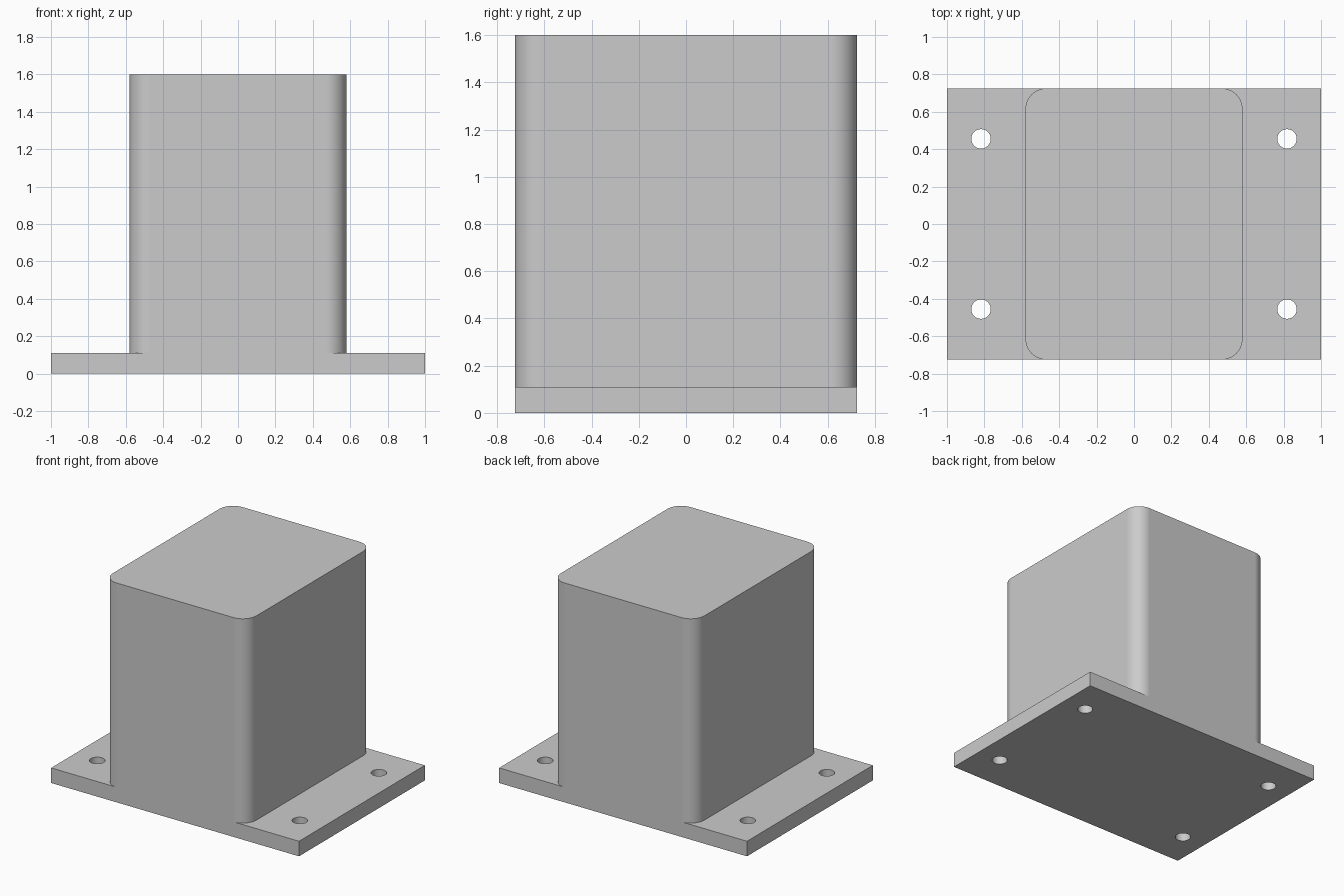
import bpy, bmesh, math

HALF_DEPTH = 0.725
PLATE_TOP = 0.11

cube = bpy.data.objects.get("Cube")
if cube:
    bpy.data.objects.remove(cube, do_unlink=True)

grey = bpy.data.materials.new("light_grey")
grey.use_nodes = True
grey.diffuse_color = (0.6, 0.6, 0.6, 1)
grey.node_tree.nodes["Principled BSDF"].inputs["Base Color"].default_value = grey.diffuse_color


def prism(name, outline, z0, z1):
    """Extrude a closed outline from z0 up to z1."""
    bm = bmesh.new()
    face = bm.faces.new([bm.verts.new((x, y, z0)) for x, y in outline])
    grown = bmesh.ops.extrude_face_region(bm, geom=[face])["geom"]
    top = [v for v in grown if isinstance(v, bmesh.types.BMVert)]
    bmesh.ops.translate(bm, verts=top, vec=(0, 0, z1 - z0))
    bmesh.ops.recalc_face_normals(bm, faces=bm.faces)
    mesh = bpy.data.meshes.new(name)
    bm.to_mesh(mesh)
    bm.free()
    mesh.materials.append(grey)
    obj = bpy.data.objects.new(name, mesh)
    bpy.context.collection.objects.link(obj)
    return obj


def arc(cx, cy, r, start, sweep, steps):
    return [(cx + r * math.cos(start + sweep * i / steps),
             cy + r * math.sin(start + sweep * i / steps)) for i in range(steps + 1)]


def rounded_rectangle(hx, hy, r, steps=12):
    points = []
    for i, (sx, sy) in enumerate([(1, 1), (-1, 1), (-1, -1), (1, -1)]):
        points += arc(sx * (hx - r), sy * (hy - r), r, i * math.pi / 2, math.pi / 2, steps)
    return points


def combine(target, other, operation):
    """Apply a boolean and discard the second body."""
    mod = target.modifiers.new(operation, 'BOOLEAN')
    mod.operation = operation
    mod.solver = 'EXACT'
    mod.object = other
    bpy.context.view_layer.objects.active = target
    bpy.ops.object.modifier_apply(modifier=mod.name)
    bpy.data.objects.remove(other, do_unlink=True)


# Base plate joined with the upright block
bracket = prism("mounting_block",
                [(-1, -HALF_DEPTH), (1, -HALF_DEPTH), (1, HALF_DEPTH), (-1, HALF_DEPTH)],
                0, PLATE_TOP)
block = prism("block", rounded_rectangle(0.58, HALF_DEPTH, 0.11), PLATE_TOP / 2, 1.6)
combine(bracket, block, 'UNION')

# Four bolt holes through the plate
for sx in (-1, 1):
    for sy in (-1, 1):
        circle = arc(sx * 0.818, sy * 0.455, 0.052, 0, 2 * math.pi, 32)[:-1]
        combine(bracket, prism("hole_cutter", circle, -0.1, 0.3), 'DIFFERENCE')

# Smooth the rounded corners, keep flat sides flat
bpy.ops.object.select_all(action='DESELECT')
bracket.select_set(True)
bpy.context.view_layer.objects.active = bracket
bpy.ops.object.shade_smooth_by_angle(angle=math.radians(30))
normals = bracket.modifiers.new("flat_sides", 'WEIGHTED_NORMAL')
normals.keep_sharp = True
